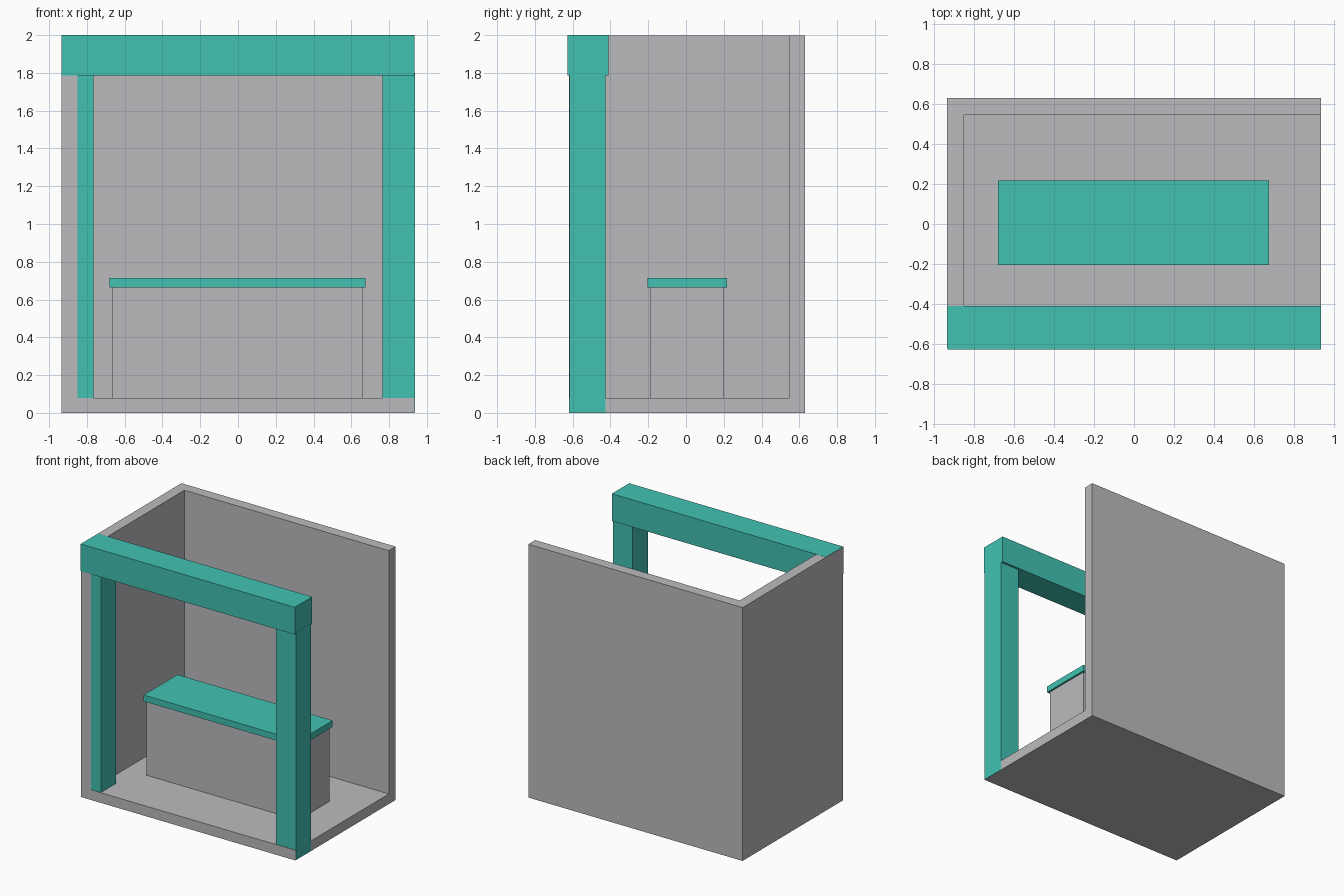
import bpy
import bmesh
from mathutils import Vector

cube = bpy.data.objects.get("Cube")
if cube:
    bpy.data.objects.remove(cube, do_unlink=True)


def make_material(name, color):
    mat = bpy.data.materials.new(name)
    mat.use_nodes = True
    mat.diffuse_color = color
    for node in mat.node_tree.nodes:
        if node.type == "BSDF_PRINCIPLED":
            node.inputs["Base Color"].default_value = color
    return mat


grey = make_material("light grey", (0.50, 0.50, 0.52, 1))
teal = make_material("teal", (0.053, 0.54, 0.45, 1))


def box(name, low, high, mat):
    """Axis-aligned box between two opposite corners."""
    low, high = Vector(low), Vector(high)
    bm = bmesh.new()
    bmesh.ops.create_cube(bm, size=1)
    bmesh.ops.scale(bm, vec=high - low, verts=bm.verts)
    mesh = bpy.data.meshes.new(name)
    bm.to_mesh(mesh)
    bm.free()
    mesh.materials.append(mat)
    obj = bpy.data.objects.new(name, mesh)
    obj.location = (low + high) / 2
    bpy.context.collection.objects.link(obj)
    return obj


W = 0.935        # half width
FRONT, BACK = -0.62, 0.63
FLOOR = 0.08
WALL = 0.085
TOP = 2.0
EPS = 0.001      # keeps overlapping faces from flickering

# Booth shell: floor, back wall and one side wall
box("floor", (-W, FRONT, 0), (W, BACK, FLOOR), grey)
box("back_wall", (-W, BACK - WALL, 0), (W, BACK, TOP - EPS), grey)
box("side_wall", (-W, FRONT, 0), (-W + WALL, BACK, TOP - EPS), grey)

# Front frame: two posts and a header beam
box("right_post", (-W + EPS, FRONT + 0.004, EPS), (-0.765, -0.427, 1.8), teal)
box("left_post", (0.765, FRONT + 0.004, EPS), (W + EPS, -0.427, 1.8), teal)
box("header_beam", (-W + EPS, -0.627, 1.785), (W, -0.41, TOP), teal)

# Counter with an overhanging top
box("counter_base", (-0.665, -0.19, FLOOR), (0.66, 0.2, 0.67), grey)
box("counter_top", (-0.68, -0.205, 0.665), (0.675, 0.217, 0.715), teal)
